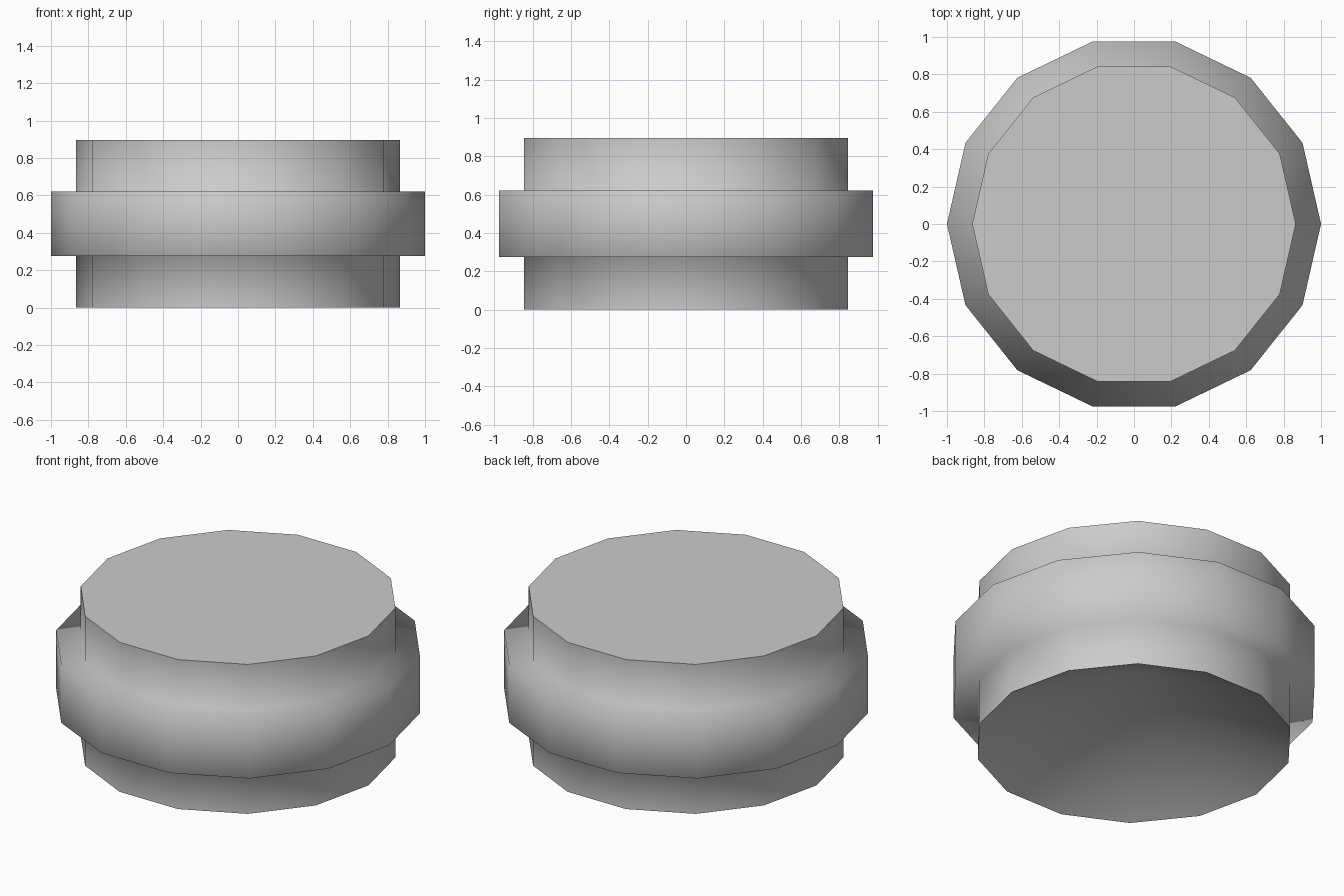
import bpy, bmesh, math

if "Cube" in bpy.data.objects:
    bpy.data.objects.remove(bpy.data.objects["Cube"])

SIDES = 14
# Profile from bottom to top: (radius, z)
PROFILE = [(0.865, 0.0), (0.865, 0.275), (1.0, 0.275),
           (1.0, 0.622), (0.865, 0.622), (0.865, 0.895)]
HOLLOW = 0.45  # height of the conical hollow underneath

bm = bmesh.new()
rings = []
for r, z in PROFILE:
    rings.append([bm.verts.new((r * math.cos(2 * math.pi * i / SIDES),
                                r * math.sin(2 * math.pi * i / SIDES), z))
                  for i in range(SIDES)])

# Stepped wall, softly shaded across the steps
for low, high in zip(rings, rings[1:]):
    for i in range(SIDES):
        j = (i + 1) % SIDES
        bm.faces.new((low[i], low[j], high[j], high[i])).smooth = True

# Conical hollow underneath
apex = bm.verts.new((0, 0, HOLLOW))
for i in range(SIDES):
    j = (i + 1) % SIDES
    bm.faces.new((rings[0][j], rings[0][i], apex)).smooth = True
    bm.edges.get((rings[0][i], rings[0][j])).smooth = False

# Crisp flat cap on top
top = bm.faces.new(rings[-1])
for e in top.edges:
    e.smooth = False

mesh = bpy.data.meshes.new("banded_drum")
bm.to_mesh(mesh)
bm.free()
drum = bpy.data.objects.new("banded_drum", mesh)
bpy.context.collection.objects.link(drum)

# Larger faces dominate the soft shading
mod = drum.modifiers.new("weighted_normals", 'WEIGHTED_NORMAL')
mod.mode = 'FACE_AREA'
mod.keep_sharp = True
